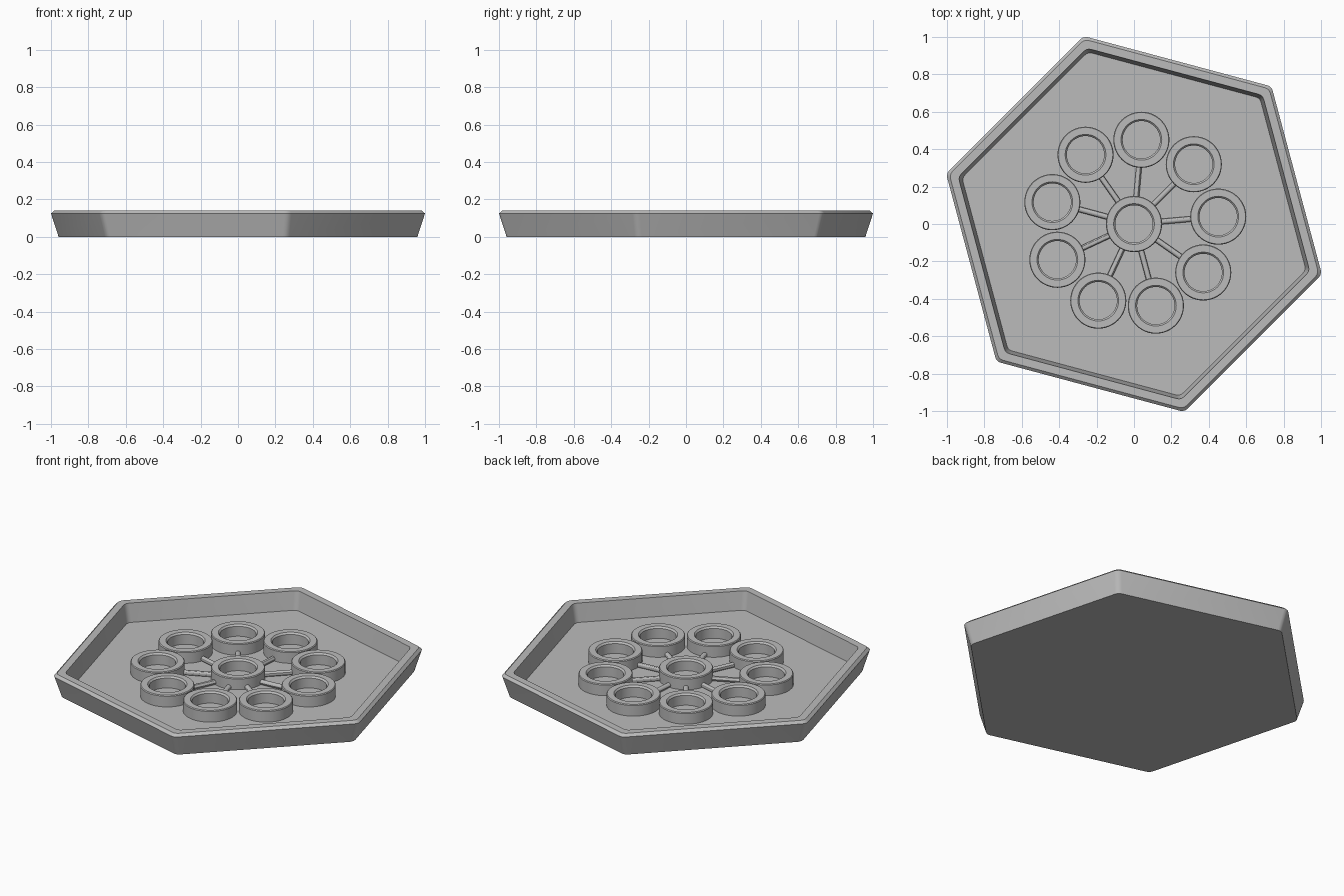
import bpy, bmesh
from math import cos, sin, pi, radians
from mathutils import Matrix

old = bpy.data.objects.get("Cube")
if old:
    bpy.data.objects.remove(old)

grey = bpy.data.materials.new("plain grey")
grey.use_nodes = True
COLOUR = (0.5, 0.5, 0.5, 1)
grey.diffuse_color = COLOUR
grey.node_tree.nodes["Principled BSDF"].inputs["Base Color"].default_value = COLOUR

FLOOR = 0.03


def finish(name, bm):
    bmesh.ops.recalc_face_normals(bm, faces=bm.faces)
    mesh = bpy.data.meshes.new(name)
    bm.to_mesh(mesh)
    bm.free()
    mesh.materials.append(grey)
    ob = bpy.data.objects.new(name, mesh)
    bpy.context.collection.objects.link(ob)
    bpy.ops.object.select_all(action='DESELECT')
    ob.select_set(True)
    bpy.context.view_layer.objects.active = ob
    bpy.ops.object.shade_smooth_by_angle(angle=radians(30))
    return ob


def hexagon(r, fillet=0.04, steps=3):
    """Hexagon outline with slightly rounded corners."""
    pts = []
    for k in range(6):
        a = radians(60 * k - 15)
        c = r - fillet * 2 / 3 ** 0.5
        for s in range(steps + 1):
            b = a + radians(60 * s / steps - 30)
            pts.append((c * cos(a) + fillet * cos(b), c * sin(a) + fillet * sin(b)))
    return pts


def circle(r, n=48):
    return [(r * cos(2 * pi * i / n), r * sin(2 * pi * i / n)) for i in range(n)]


def stack(name, outline, profile, close_ends):
    """Skin a (radius, height) profile with the given outline."""
    bm = bmesh.new()
    loops = [[bm.verts.new((x, y, z)) for x, y in outline(r)] for r, z in profile]
    for a, b in zip(loops, loops[1:]):
        n = len(a)
        for i in range(n):
            j = (i + 1) % n
            bm.faces.new((a[i], a[j], b[j], b[i]))
    if close_ends:
        bm.faces.new(loops[0])
        bm.faces.new(loops[-1])
    return finish(name, bm)


# Hexagonal tray with flared sides and a chamfered rim
stack("tray", hexagon,
      [(0.998, 0), (1.04, 0.125), (1.022, 0.14), (0.973, 0.14), (0.952, FLOOR)], True)

# Round holders: one in the centre, nine around it
CUP = [(0.15, FLOOR), (0.15, 0.095), (0.146, 0.1), (0.109, 0.1), (0.1, 0.09), (0.1, FLOOR)]
centre = stack("centre_holder", circle, CUP, False)
for i in range(9):
    a = radians(5 + 40 * i)
    cup = stack(f"outer_holder_{i + 1}", circle, CUP, False)
    cup.location = (0.452 * cos(a), 0.452 * sin(a), 0)

    # Rod joining the centre holder to this one
    bm = bmesh.new()
    bmesh.ops.create_cone(bm, cap_ends=True, segments=12, radius1=0.015,
                          radius2=0.015, depth=0.18)
    bm.transform(Matrix.Rotation(a, 4, 'Z') @ Matrix.Translation((0.226, 0, FLOOR + 0.012))
                 @ Matrix.Rotation(pi / 2, 4, 'Y'))
    finish(f"spoke_{i + 1}", bm)
